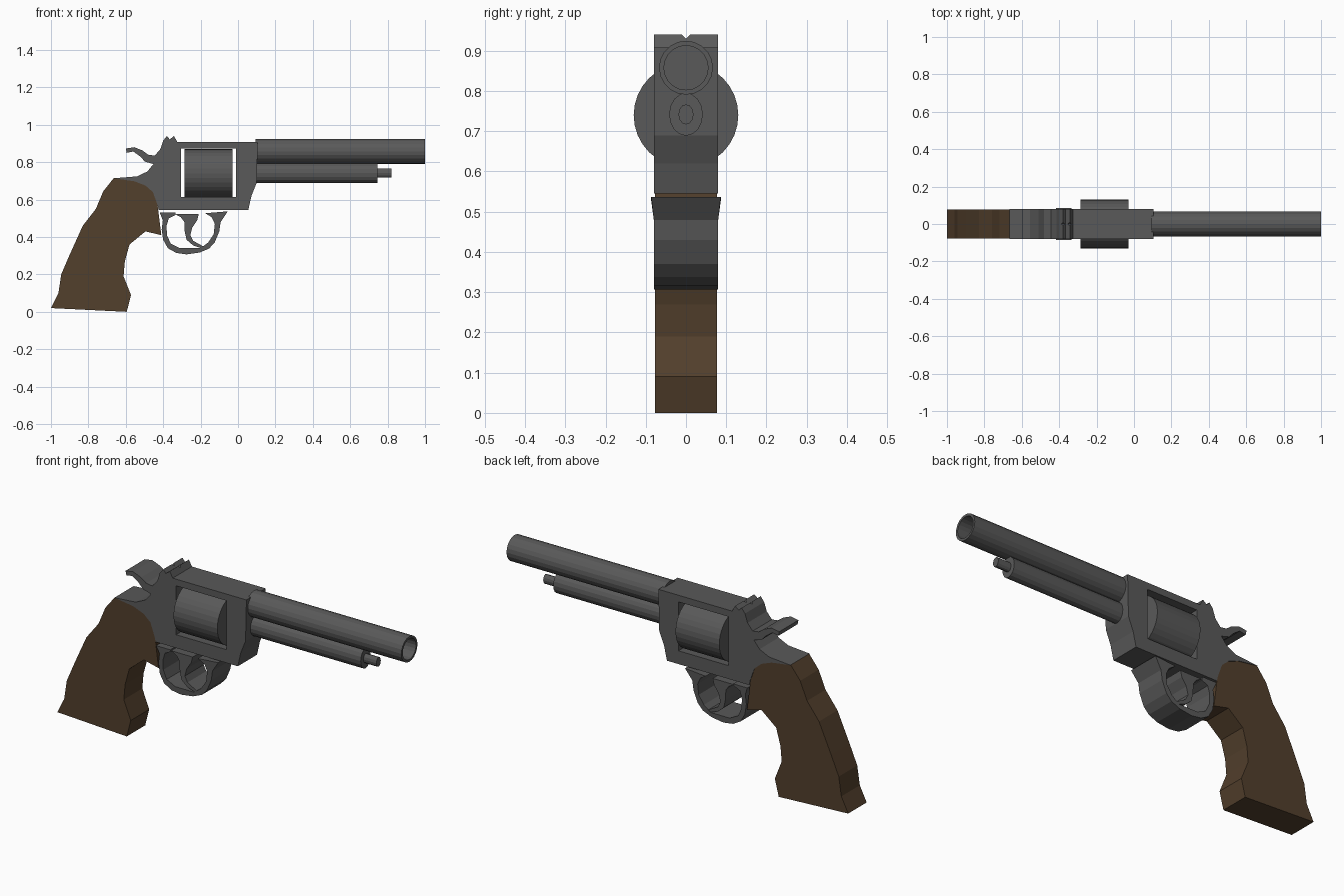
import bpy, bmesh, math
from mathutils import Matrix

if "Cube" in bpy.data.objects:
    bpy.data.objects.remove(bpy.data.objects["Cube"])

wood = bpy.data.materials.new("wood")
wood.diffuse_color = (0.085, 0.05, 0.025, 1)
wood.use_nodes = True
wood.node_tree.nodes["Principled BSDF"].inputs["Base Color"].default_value = wood.diffuse_color
steel = bpy.data.materials.new("steel")
steel.diffuse_color = (0.1, 0.1, 0.1, 1)
steel.use_nodes = True
steel.node_tree.nodes["Principled BSDF"].inputs["Base Color"].default_value = steel.diffuse_color


def finish(name, bm, mat=steel):
    bmesh.ops.recalc_face_normals(bm, faces=bm.faces)
    me = bpy.data.meshes.new(name)
    bm.to_mesh(me)
    bm.free()
    me.materials.append(mat)
    ob = bpy.data.objects.new(name, me)
    bpy.context.collection.objects.link(ob)
    return ob


def plate(name, pts, half, mat=steel, flare_above=None):
    """Side profile in x/z, extruded evenly across y."""
    bm = bmesh.new()
    face = bm.faces.new([bm.verts.new((x, -half, z)) for x, z in pts])
    ext = bmesh.ops.extrude_face_region(bm, geom=[face], use_keep_orig=True)
    for v in ext["geom"]:
        if isinstance(v, bmesh.types.BMVert):
            v.co.y = half
    if flare_above:
        for v in bm.verts:
            if v.co.z > flare_above:
                v.co.y *= 1.08
    return finish(name, bm, mat)


def lathe(name, prof, z, sides, sy=1.0):
    """Closed or open (x, radius) outline turned about the x axis at height z."""
    bm = bmesh.new()
    rings = []
    for x, r in prof:
        rings.append([bm.verts.new((x, sy * r * math.sin(2 * math.pi * i / sides),
                                    z + r * math.cos(2 * math.pi * i / sides)))
                      for i in range(sides)])
    for a, b in zip(rings, rings[1:]):
        for i in range(sides):
            j = (i + 1) % sides
            bm.faces.new((a[i], a[j], b[j], b[i]))
    bm.faces.new(rings[0])
    bm.faces.new(rings[-1])
    return finish(name, bm)


def cut(ob, cutter):
    mod = ob.modifiers.new("cut", 'BOOLEAN')
    mod.operation = 'DIFFERENCE'
    mod.solver = 'EXACT'
    mod.object = cutter
    bpy.context.view_layer.objects.active = ob
    bpy.ops.object.modifier_apply(modifier=mod.name)
    bpy.data.objects.remove(cutter)


# Wooden grip
plate("grip", [(-1, .02), (-.595, 0), (-.572, .09), (-.612, .19), (-.605, .27),
               (-.58, .36), (-.495, .43), (-.41, .41), (-.43, .57), (-.455, .64),
               (-.495, .675), (-.555, .698), (-.665, .714), (-.72, .645),
               (-.76, .55), (-.83, .46), (-.9, .305), (-.945, .2), (-.96, .1)],
      .077, wood)

# Frame with hammer and rear sight
frame = plate("frame", [
    (.105, .908), (.1, .69), (.072, .62), (.055, .545), (-.425, .545), (-.43, .57),
    (-.455, .64), (-.495, .675), (-.555, .698), (-.665, .714), (-.54, .724),
    (-.485, .75), (-.452, .79), (-.497, .803), (-.525, .832), (-.56, .857),
    (-.595, .85), (-.6, .873), (-.555, .88), (-.51, .862), (-.48, .84),
    (-.445, .835), (-.415, .87), (-.4, .915), (-.38, .94), (-.365, .922),
    (-.342, .94), (-.325, .908)], .08)

# Cylinder window and sight notch
cut(frame, plate("window_cutter", [(-.305, .615), (-.012, .615),
                                   (-.012, .873), (-.305, .873)], .2))
cut(frame, lathe("notch_cutter", [(-.42, .012), (-.3, .012)], .942, 4))

# Ammunition cylinder
lathe("cylinder", [(-.285, .13), (-.03, .13)], .74, 32)

# Hollow barrel
lathe("barrel", [(.12, .055), (1, .055), (1, .067), (.093, .067)], .858, 20)

# Ejector housing and rod
lathe("ejector_housing", [(.09, .053), (.745, .053)], .742, 16, .79)
lathe("ejector_rod", [(.7, .025), (.82, .025)], .742, 12, .75)

# Trigger guard
plate("trigger_guard", [
    (-.418, .53), (-.402, .49), (-.408, .44), (-.4, .385), (-.375, .34),
    (-.33, .315), (-.275, .307), (-.205, .317), (-.155, .338), (-.125, .37),
    (-.1, .43), (-.093, .48), (-.055, .537), (-.175, .527), (-.14, .505),
    (-.124, .47), (-.13, .415), (-.16, .37), (-.2, .34), (-.31, .34),
    (-.36, .365), (-.38, .41), (-.382, .46), (-.37, .5), (-.335, .517),
    (-.335, .53)], .08, flare_above=.52)

# Trigger
plate("trigger", [(-.335, .522), (-.21, .522), (-.218, .49), (-.245, .45),
                  (-.255, .41), (-.24, .38), (-.21, .363), (-.182, .348),
                  (-.195, .34), (-.24, .355), (-.275, .385), (-.285, .43),
                  (-.287, .48), (-.305, .505)], .078)
